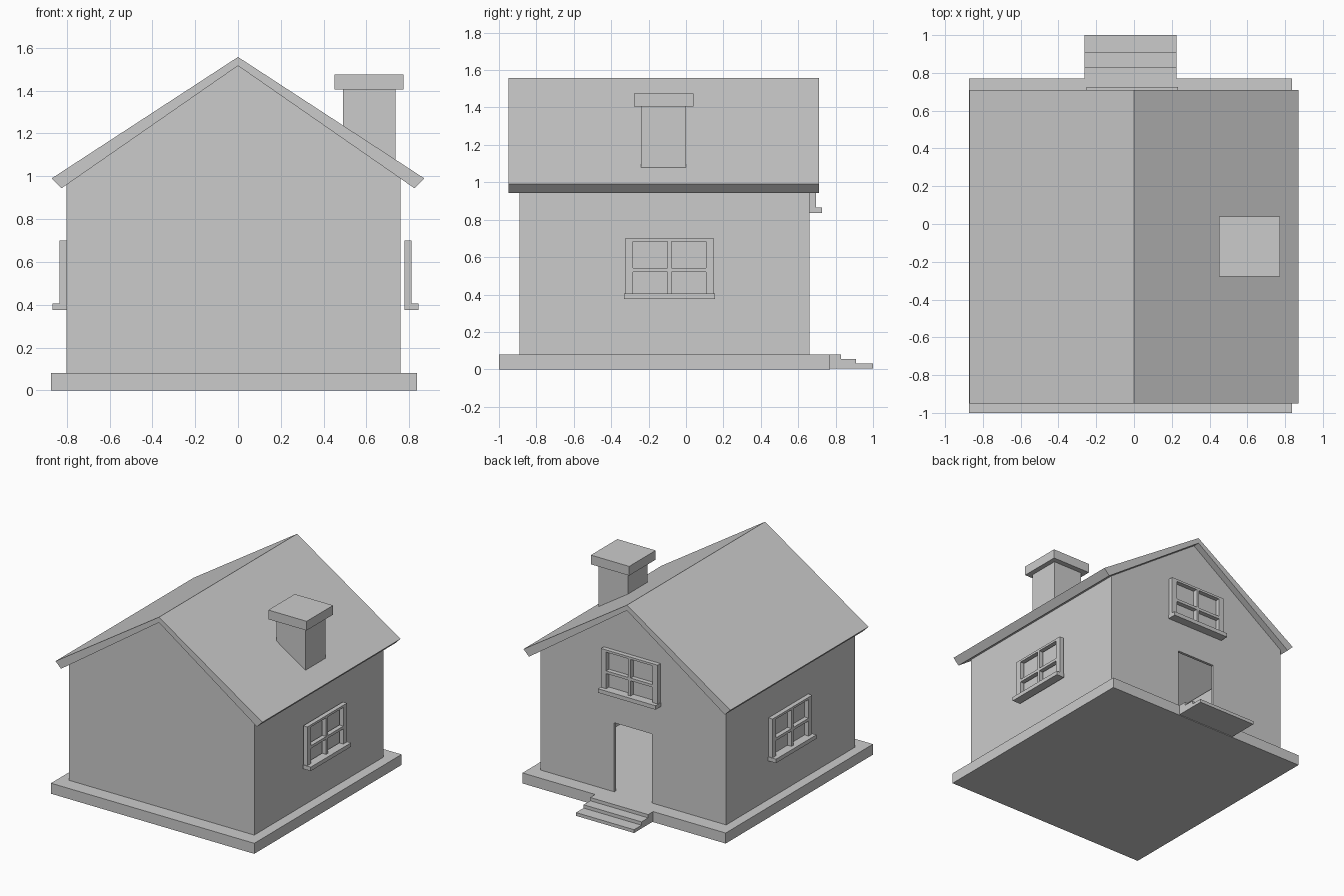
import bpy, bmesh
from math import radians
from mathutils import Matrix, Vector

if "Cube" in bpy.data.objects:
    bpy.data.objects.remove(bpy.data.objects["Cube"])


def finish(name, bm):
    bmesh.ops.recalc_face_normals(bm, faces=bm.faces[:])
    mesh = bpy.data.meshes.new(name)
    bm.to_mesh(mesh)
    bm.free()
    obj = bpy.data.objects.new(name, mesh)
    bpy.context.collection.objects.link(obj)
    return obj


def add_box(bm, x, y, z):
    spans = (x, y, z)
    centre = Vector([(a + b) / 2 for a, b in spans])
    size = [b - a for a, b in spans]
    bmesh.ops.create_cube(bm, size=1, matrix=Matrix.Translation(centre) @ Matrix.Diagonal((*size, 1)))


def box(name, x, y, z):
    bm = bmesh.new()
    add_box(bm, x, y, z)
    return finish(name, bm)


def prism(name, points, start, end, axis='Y'):
    """Extrude a flat profile (horizontal, z) along X or Y."""
    bm = bmesh.new()
    place = (lambda a, z: (a, start, z)) if axis == 'Y' else (lambda a, z: (start, a, z))
    face = bm.faces.new([bm.verts.new(place(a, z)) for a, z in points])
    out = bmesh.ops.extrude_face_region(bm, geom=[face])
    step = Vector((0, end - start, 0)) if axis == 'Y' else Vector((end - start, 0, 0))
    bmesh.ops.translate(bm, vec=step, verts=[g for g in out['geom'] if isinstance(g, bmesh.types.BMVert)])
    return finish(name, bm)


def window(name, location, angle):
    """Four-pane frame on a sill; origin at bottom centre of the sill, facing local +Y."""
    bm = bmesh.new()
    w, d, low, top = 0.238, 0.034, 0.03, 0.325
    add_box(bm, (-w - 0.005, w + 0.005), (0, 0.066), (0, low))       # sill
    for s in (-1, 1):                                               # side posts
        add_box(bm, sorted((s * w, s * (w - 0.043))), (0, d), (low, top))
    add_box(bm, (-w + 0.043, w - 0.043), (0, d), (top - 0.017, top))  # top rail
    add_box(bm, (-0.011, 0.011), (0, d), (low, top - 0.017))         # upright bar
    for s in (-1, 1):                                               # cross bars
        add_box(bm, sorted((s * 0.011, s * (w - 0.043))), (0, d), (0.145, 0.166))
    obj = finish(name, bm)
    obj.location = location
    obj.rotation_euler.z = radians(angle)


# Foundation slab and entrance steps
box("foundation", (-0.873, 0.837), (-1.0, 0.77), (0, 0.08))
prism("entrance_steps",
      [(0.76, 0.005), (1.0, 0.005), (1.0, 0.03), (0.91, 0.03), (0.91, 0.055),
       (0.83, 0.055), (0.83, 0.08), (0.76, 0.08)], -0.263, 0.225, 'X')

# Thin hollow walls, with a doorway through the back gable
L, R, F, B, T = -0.80, 0.76, -0.89, 0.66, 0.02
gable = [(R, 0.08), (R, 0.99), (0, 1.516), (L, 0.962), (L, 0.08)]
doorway = [(-0.178, 0.08), (-0.178, 0.605), (0.142, 0.605), (0.142, 0.08)]
prism("front_wall", gable, F, F + T)
prism("back_wall", gable + doorway, B - T, B)
box("left_wall", (L, L + T), (F + T, B - T), (0.08, 0.962))
box("right_wall", (R - T, R), (F + T, B - T), (0.08, 0.99))

# Pitched roof
prism("roof", [(0, 1.557), (0.87, 0.99), (0.824, 0.944), (0, 1.516), (-0.824, 0.944), (-0.87, 0.99)],
      -0.95, 0.71)

# Chimney and cap
box("chimney", (0.49, 0.735), (-0.24, 0.0), (1.06, 1.405))
box("chimney_cap", (0.45, 0.772), (-0.278, 0.04), (1.405, 1.475))

# Windows
window("right_window", (0.777, -0.0875, 0.375), -90)
window("left_window", (L, -0.0875, 0.375), 90)
window("back_window", (-0.009, B, 0.835), 0)
